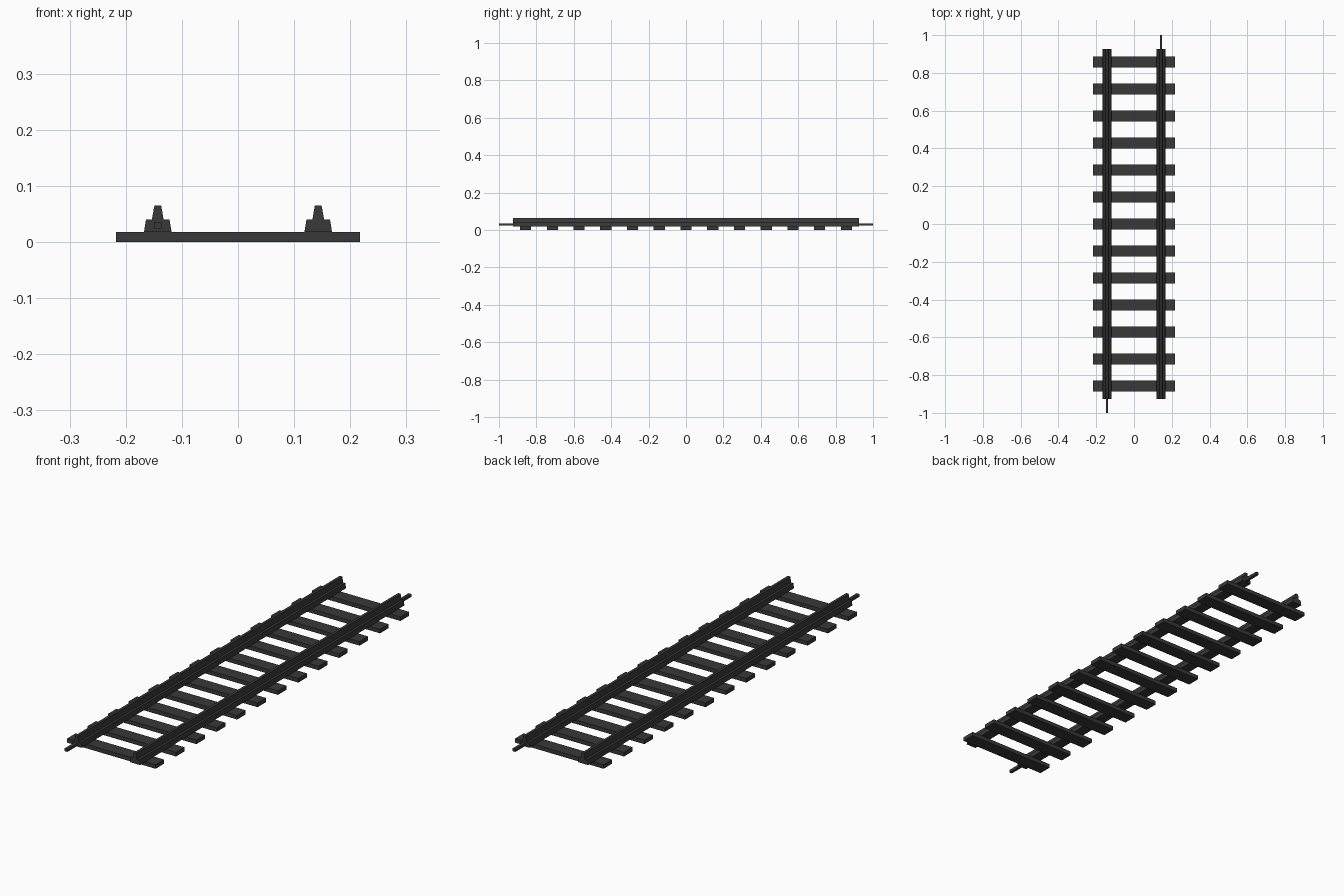
import bpy, bmesh
from mathutils import Vector

if "Cube" in bpy.data.objects:
    bpy.data.objects.remove(bpy.data.objects["Cube"])

dark = bpy.data.materials.new("dark_grey")
dark.diffuse_color = (0.04, 0.04, 0.04, 1)
dark.use_nodes = True
dark.node_tree.nodes["Principled BSDF"].inputs["Base Color"].default_value = dark.diffuse_color

RAIL_X = 0.143
RAIL_END = 0.926


def extrude(name, profile, axis, start, end):
    """Sweep a closed (u, z) profile along the x or y axis."""
    bm = bmesh.new()
    if axis == "y":
        pts = [(u, start, z) for u, z in profile]
        move = Vector((0, end - start, 0))
    else:
        pts = [(start, u, z) for u, z in profile]
        move = Vector((end - start, 0, 0))
    face = bm.faces.new([bm.verts.new(p) for p in pts])
    res = bmesh.ops.extrude_face_region(bm, geom=[face], use_keep_orig=True)
    new = [g for g in res["geom"] if isinstance(g, bmesh.types.BMVert)]
    bmesh.ops.translate(bm, verts=new, vec=move)
    bmesh.ops.recalc_face_normals(bm, faces=bm.faces)
    mesh = bpy.data.meshes.new(name)
    bm.to_mesh(mesh)
    bm.free()
    mesh.materials.append(dark)
    obj = bpy.data.objects.new(name, mesh)
    bpy.context.collection.objects.link(obj)
    return obj


def box_profile(half, z0, z1):
    return [(-half, z0), (half, z0), (half, z1), (-half, z1)]


# sleepers: one bar repeated along the track
sleeper = extrude("sleepers", box_profile(0.03, 0, 0.018), "x", -0.217, 0.217)
sleeper.location.y = -6 * 0.1429
arr = sleeper.modifiers.new("repeat", "ARRAY")
arr.count = 13
arr.use_relative_offset = False
arr.use_constant_offset = True
arr.constant_offset_displace = (0, 0.1429, 0)

# rails: wide tapered foot with a narrow tapered head
half = [(0.0245, 0.018), (0.021, 0.040), (0.0105, 0.040), (0.006, 0.065)]
rail_profile = half + [(-x, z) for x, z in reversed(half)]

# each rail carries a square joining pin at opposite ends
for side, label in ((-1, "left"), (1, "right")):
    rail = extrude(label + "_rail", rail_profile, "y", -RAIL_END, RAIL_END)
    rail.location.x = side * RAIL_X
    pin = extrude(label + "_joining_pin", box_profile(0.0065, 0.023, 0.036),
                  "y", side * (RAIL_END - 0.01), side * 1.0)
    pin.location.x = side * RAIL_X
